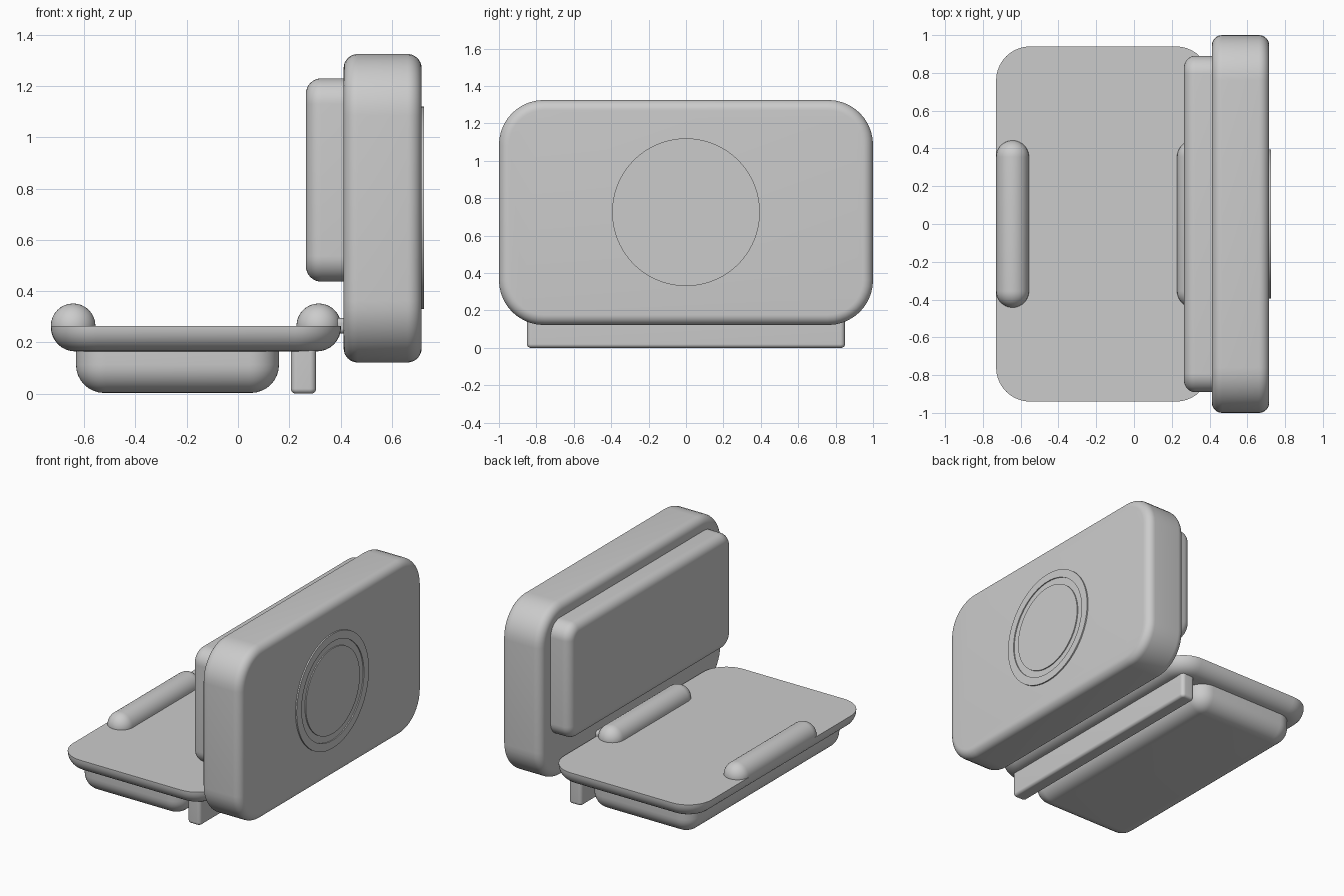
import bpy
import bmesh
import math
from mathutils import Matrix

default = bpy.data.objects.get("Cube")
if default:
    bpy.data.objects.remove(default, do_unlink=True)

grey = bpy.data.materials.new("plain grey")
grey.diffuse_color = (0.6, 0.6, 0.6, 1)
grey.use_nodes = True
grey.node_tree.nodes["Principled BSDF"].inputs["Base Color"].default_value = (0.6, 0.6, 0.6, 1)


def finish(bm, name, angle=35):
    bmesh.ops.recalc_face_normals(bm, faces=bm.faces)
    mesh = bpy.data.meshes.new(name)
    bm.to_mesh(mesh)
    bm.free()
    mesh.materials.append(grey)
    obj = bpy.data.objects.new(name, mesh)
    bpy.context.collection.objects.link(obj)
    bpy.ops.object.select_all(action="DESELECT")
    obj.select_set(True)
    bpy.context.view_layer.objects.active = obj
    bpy.ops.object.shade_smooth_by_angle(angle=math.radians(angle))
    return obj


def slab(name, lo, hi, axis, corner, rims):
    """Box with rounded corners along one axis; rims maps an end (0 low, 1 high) to its edge radius."""
    bm = bmesh.new()
    bmesh.ops.create_cube(bm, size=1)
    for v in bm.verts:
        for i in range(3):
            v.co[i] = hi[i] if v.co[i] > 0 else lo[i]

    def along(e):
        return abs(e.verts[0].co[axis] - e.verts[1].co[axis]) > 1e-4
    bmesh.ops.bevel(bm, geom=[e for e in bm.edges if along(e)], offset=corner,
                    segments=10, profile=0.5, affect="EDGES", clamp_overlap=False)
    for end, radius in rims.items():
        level = (lo, hi)[end][axis]
        rim = [e for e in bm.edges if all(abs(v.co[axis] - level) < 1e-4 for v in e.verts)]
        bmesh.ops.bevel(bm, geom=rim, offset=radius, segments=8, profile=0.5,
                        affect="EDGES", clamp_overlap=False)
    return finish(bm, name)


def lathe(name, profile, matrix, steps):
    """Spin (radius, height) points round z, then place the result."""
    bm = bmesh.new()
    verts = [bm.verts.new((r, 0, z)) for r, z in profile]
    edges = [bm.edges.new(pair) for pair in zip(verts, verts[1:])]
    bmesh.ops.spin(bm, geom=verts + edges, cent=(0, 0, 0), axis=(0, 0, 1),
                   angle=math.tau, steps=steps, use_duplicate=False)
    bmesh.ops.remove_doubles(bm, verts=bm.verts, dist=1e-5)
    bmesh.ops.transform(bm, matrix=matrix, verts=bm.verts)
    return finish(bm, name)


# Upright body and the pad on its inner face
slab("upright_body", (0.412, -1, 0.122), (0.716, 1, 1.325), 0, 0.24, {0: 0.055, 1: 0.055})
slab("inner_pad", (0.265, -0.89, 0.437), (0.44, 0.89, 1.23), 0, 0.1, {0: 0.06})

# Tray with a flat top and a rounded underside
slab("tray", (-0.73, -0.94, 0.165), (0.402, 0.94, 0.265), 2, 0.18, {0: 0.095})

# Block and strip foot under the tray
slab("lower_block", (-0.632, -0.85, 0.003), (0.16, 0.85, 0.18), 2, 0.115, {0: 0.11})
slab("strip_foot", (0.206, -0.85, 0), (0.305, 0.85, 0.18), 2, 0.025, {0: 0.02})

# Hinge joining tray and body
slab("hinge", (0.36, -0.4, 0.235), (0.45, 0.4, 0.295), 0, 0.02, {})

# Two round-ended bars set in the tray
radius, half = 0.087, 0.442
arc = [math.radians(a) for a in range(0, 91, 9)]
cap = [(radius * math.cos(a), half - radius + radius * math.sin(a)) for a in arc]
bar_profile = [(r, -z) for r, z in reversed(cap)] + cap
for name, x in (("right_bar", -0.643), ("left_bar", 0.315)):
    place = Matrix.Translation((x, 0, 0.265)) @ Matrix.Rotation(math.pi / 2, 4, "X")
    lathe(name, bar_profile, place, 32)

# Shallow lens disc with a ring groove on the outer face
top, floor = 0.009, 0.002
disc_profile = [(0, top), (0.295, top), (0.295, floor), (0.34, floor),
                (0.34, top), (0.395, top), (0.395, -0.01)]
lathe("lens_disc", disc_profile,
      Matrix.Translation((0.716, 0, 0.725)) @ Matrix.Rotation(math.pi / 2, 4, "Y"), 72)
